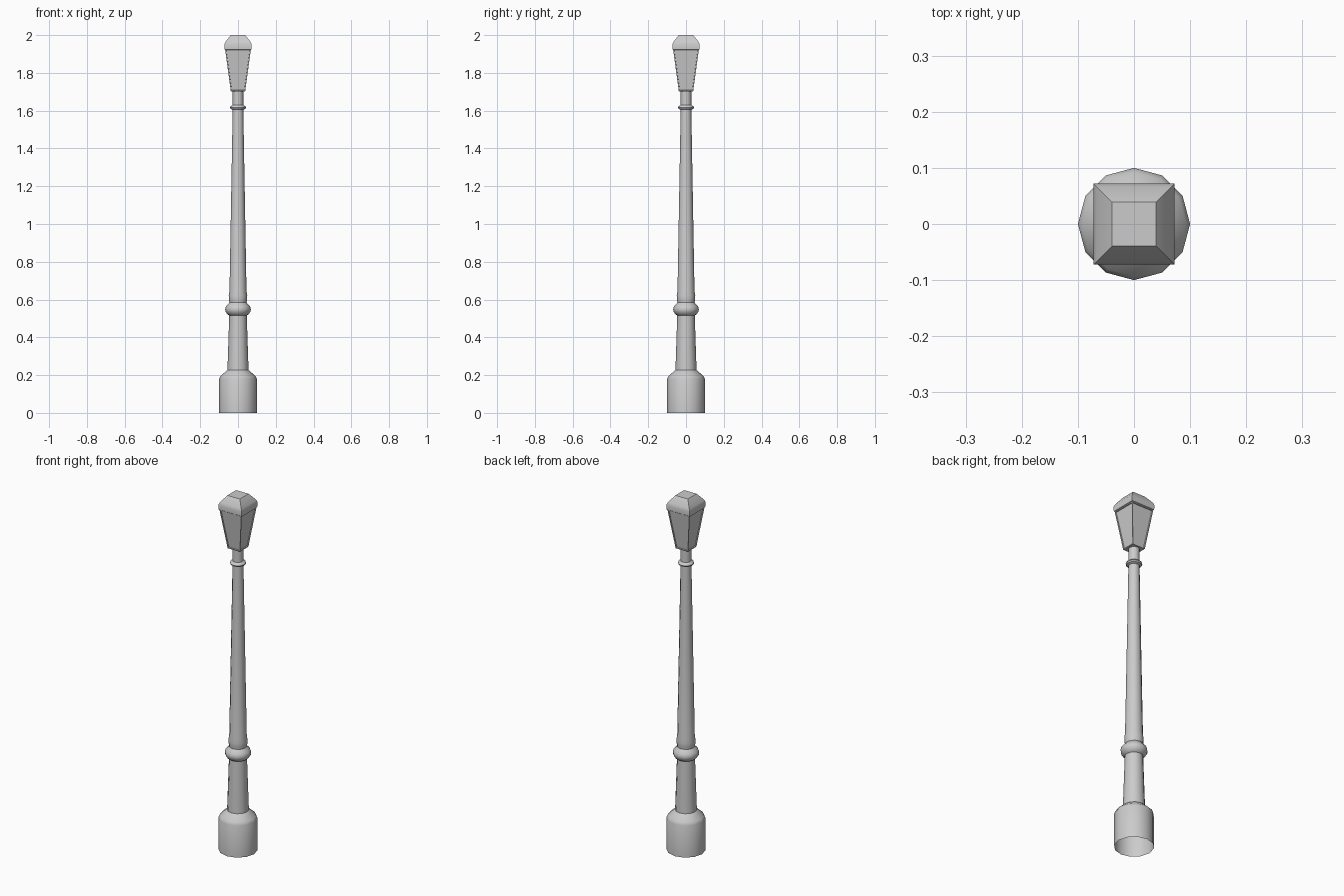
import bpy, bmesh, math

cube = bpy.data.objects.get("Cube")
if cube:
    bpy.data.objects.remove(cube, do_unlink=True)

GREY = (0.6, 0.6, 0.6, 1)
metal = bpy.data.materials.new("grey_metal")
metal.use_nodes = True
metal.diffuse_color = GREY
metal.node_tree.nodes["Principled BSDF"].inputs["Base Color"].default_value = GREY


def stack(name, profile, sides, turn=0.0, cap_bottom=False, cap_top=False):
    """Loft polygon rings given as (radius, height) pairs."""
    bm = bmesh.new()
    rings = []
    for r, z in profile:
        angles = [turn + math.tau * i / sides for i in range(sides)]
        rings.append([bm.verts.new((r * math.cos(a), r * math.sin(a), z)) for a in angles])
    for low, high in zip(rings, rings[1:]):
        for i in range(sides):
            j = (i + 1) % sides
            bm.faces.new((low[i], low[j], high[j], high[i]))
    if cap_bottom:
        bm.faces.new(rings[0][::-1])
    if cap_top:
        bm.faces.new(rings[-1])
    return finish(name, bm)


def finish(name, bm, angle=40):
    mesh = bpy.data.meshes.new(name)
    bm.to_mesh(mesh)
    bm.free()
    mesh.materials.append(metal)
    obj = bpy.data.objects.new(name, mesh)
    bpy.context.collection.objects.link(obj)
    bpy.ops.object.select_all(action='DESELECT')
    obj.select_set(True)
    bpy.context.view_layer.objects.active = obj
    bpy.ops.object.shade_smooth_by_angle(angle=math.radians(angle))
    return obj


def square(profile):
    """Turn half widths into corner radii for four-sided stacks."""
    return [(w * math.sqrt(2), z) for w, z in profile]


# Turned post: open foot, plinth, lower shaft, collar, long taper and neck ring
stack("foot", [(0.1, 0), (0.1, 0.18), (0.093, 0.195), (0.06, 0.223), (0.054, 0.228)], 12)
stack("lower_shaft", [(0.056, 0.222), (0.046, 0.525)], 12)
stack("collar", [(0.044, 0.515), (0.056, 0.522), (0.066, 0.537), (0.068, 0.549),
                 (0.064, 0.564), (0.052, 0.576), (0.045, 0.585)], 12)
stack("upper_shaft", [(0.045, 0.58), (0.048, 0.6), (0.049, 0.62), (0.045, 0.645),
                      (0.028, 1.61)], 12)
stack("neck_ring", [(0.028, 1.605), (0.039, 1.61), (0.042, 1.617),
                    (0.039, 1.624), (0.028, 1.63)], 12)
stack("neck", [(0.028, 1.62), (0.028, 1.71)], 12)

# Lantern body with recessed panes
body = stack("lantern_body", square([(0.038, 1.702), (0.068, 1.922)]), 4,
             math.pi / 4, True, True)
bm = bmesh.new()
bm.from_mesh(body.data)
panes = [f for f in bm.faces if abs(f.normal.z) < 0.5]
bmesh.ops.inset_individual(bm, faces=panes, thickness=0.007)
bmesh.ops.inset_individual(bm, faces=panes, thickness=0.001, depth=-0.005)
bm.to_mesh(body.data)
bm.free()
for poly in body.data.polygons:
    poly.use_smooth = False

# Hipped roof with a softened eave
stack("lantern_roof", square([(0.066, 1.92), (0.071, 1.924), (0.072, 1.95),
                              (0.067, 1.963), (0.039, 2.0)]), 4,
      math.pi / 4, True, True)
